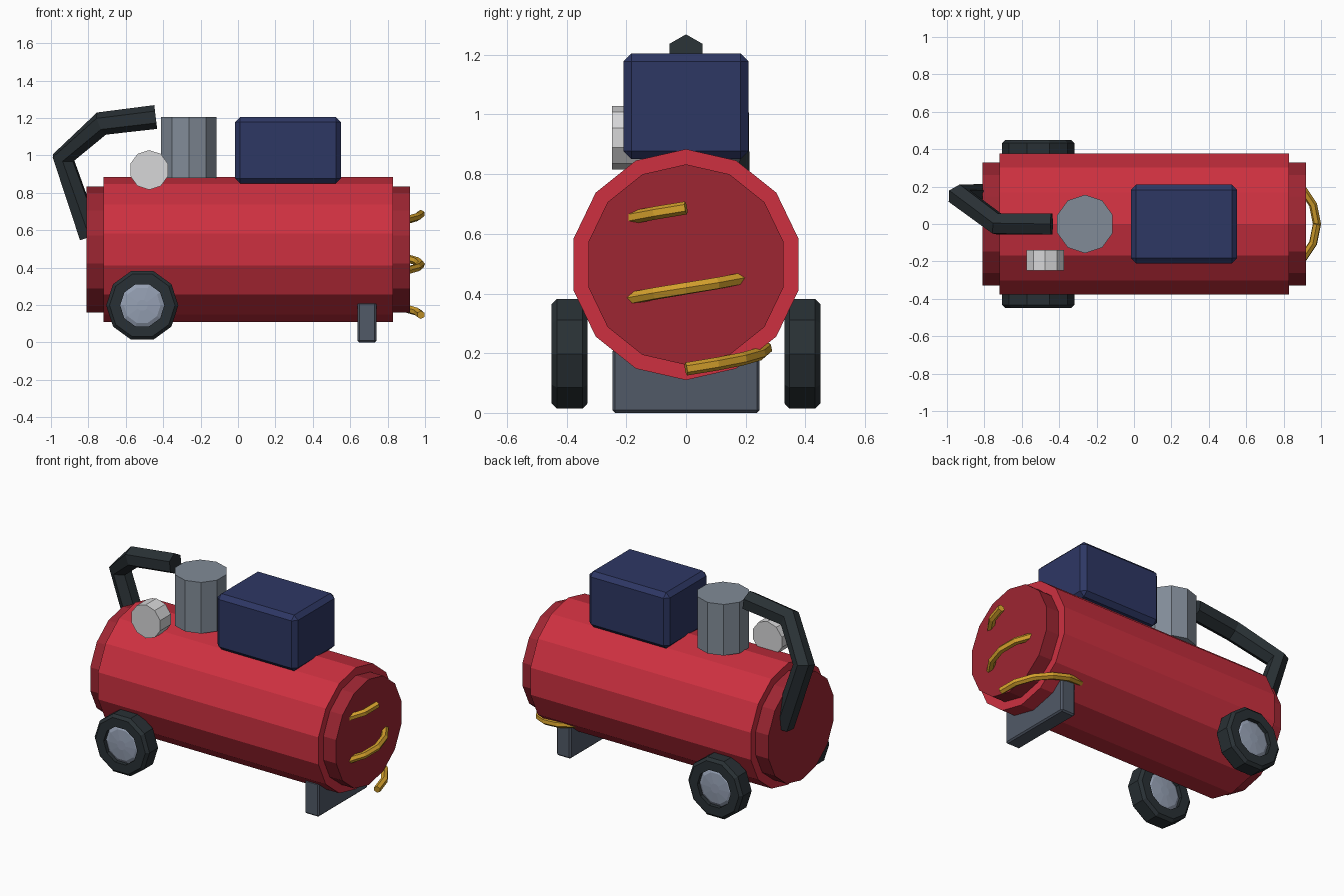
import bpy, bmesh, math
from mathutils import Vector

if "Cube" in bpy.data.objects:
    bpy.data.objects.remove(bpy.data.objects["Cube"])


def material(name, rgb):
    m = bpy.data.materials.new(name)
    m.diffuse_color = (*rgb, 1)
    m.use_nodes = True
    m.node_tree.nodes["Principled BSDF"].inputs["Base Color"].default_value = m.diffuse_color
    return m


RED = material("red paint", (.61, .03, .051))
DARK_RED = material("dark red paint", (.34, .019, .032))
NAVY = material("navy", (.027, .038, .127))
RUBBER = material("black rubber", (.022, .030, .035))
STEEL = material("grey steel", (.22, .26, .31))
IRON = material("dark iron", (.082, .10, .135))
HUB = material("pale steel", (.30, .35, .45))
WHITE = material("gauge white", (.68, .68, .69))
BRASS = material("brass", (.65, .35, .025))


def finish(name, bm, mat):
    bmesh.ops.recalc_face_normals(bm, faces=bm.faces)
    me = bpy.data.meshes.new(name)
    bm.to_mesh(me)
    bm.free()
    me.materials.append(mat)
    ob = bpy.data.objects.new(name, me)
    bpy.context.collection.objects.link(ob)
    return ob


def skin(bm, rings, closed):
    """Join equal rings of vertices; cap the ends or close the loop."""
    n = len(rings[0])
    pairs = list(zip(rings, rings[1:]))
    if closed:
        pairs.append((rings[-1], rings[0]))
    else:
        bm.faces.new(rings[0])
        bm.faces.new(rings[-1])
    for a, b in pairs:
        for i in range(n):
            j = (i + 1) % n
            bm.faces.new((a[i], a[j], b[j], b[i]))


def lathe(name, mat, centre, axis, profile, n, phase=0.0, closed=False):
    """Spin (radius, along) points round the x, y or z axis."""
    bm = bmesh.new()
    rings = []
    for r, h in profile:
        ring = []
        for i in range(n):
            t = phase + 2 * math.pi * i / n
            u, v = r * math.cos(t), r * math.sin(t)
            p = {"x": (h, u, v), "y": (u, h, v), "z": (u, v, h)}[axis]
            ring.append(bm.verts.new(Vector(centre) + Vector(p)))
        rings.append(ring)
    skin(bm, rings, closed)
    return finish(name, bm, mat)


def tube(name, mat, points, radius, n=6):
    bm = bmesh.new()
    pts = [Vector(p) for p in points]
    up, rings = Vector((0, 0, 1)), []
    for i, p in enumerate(pts):
        d1 = (p - pts[max(i - 1, 0)]).normalized()
        d2 = (pts[min(i + 1, len(pts) - 1)] - p).normalized()
        t = (d1 + d2).normalized()
        up = (up - t * up.dot(t)).normalized()
        side = t.cross(up)
        rings.append([bm.verts.new(p + radius * (
            up * math.cos(2 * math.pi * k / n) + side * math.sin(2 * math.pi * k / n)))
            for k in range(n)])
    skin(bm, rings, False)
    return finish(name, bm, mat)


def box(name, mat, lo, hi, bevel):
    bm = bmesh.new()
    bmesh.ops.create_cube(bm, size=1)
    lo, hi = Vector(lo), Vector(hi)
    for v in bm.verts:
        v.co = (lo + hi) / 2 + v.co * (hi - lo)
    bmesh.ops.bevel(bm, geom=bm.edges[:], offset=bevel, segments=1, affect='EDGES')
    return finish(name, bm, mat)


UP = math.pi / 2  # puts a corner at the top

# Tank and its two end caps
lathe("tank", RED, (0, 0, .497), "x", [(.387, -.72), (.387, .83)], 14, UP)
for name, a, b in (("left_end_cap", -.81, -.71), ("right_end_cap", .82, .92)):
    lathe(name, DARK_RED, (0, 0, .497), "x", [(.336, a), (.336, b)], 14, UP)

# Motor, pump cylinder and gauge on top
box("motor_housing", NAVY, (-.015, -.21, .85), (.55, .21, 1.205), .027)
lathe("pump_cylinder", STEEL, (-.262, 0, 0), "z", [(.156, .88), (.156, 1.205)], 10, UP)
lathe("pressure_gauge", WHITE, (-.475, 0, .922), "y", [(.106, -.248), (.106, -.14)], 10, UP)

# Wheels: tyre ring with domed hub
for name, y in (("front", -.39), ("back", .39)):
    c = (-.512, y, .198)
    lathe(name + "_tyre", RUBBER, c, "y",
          [(.118, -.06), (.175, -.06), (.193, -.043),
           (.193, .043), (.175, .06), (.118, .06)], 10, closed=True)
    lathe(name + "_hub", HUB, c, "y",
          [(.03, -.052), (.098, -.046), (.12, -.034),
           (.12, .034), (.098, .046), (.03, .052)], 10)

# Front support foot
box("support_foot", IRON, (.64, -.247, 0), (.74, .247, .215), .009)

# Bent handle
tube("handle", RUBBER, [(-.44, 0, 1.205), (-.73, 0, 1.17),
                        (-.935, .15, .987), (-.79, .15, .565)], .064)

# Cooling coil: two turns, half sunk in the tank
tube("cooling_coil", BRASS,
     [(.71 + .268 * math.cos(t), .268 * math.sin(t), .147 + .27 * t / (2 * math.pi))
      for t in (2 * math.pi * i / 16 for i in range(33))], .022)
